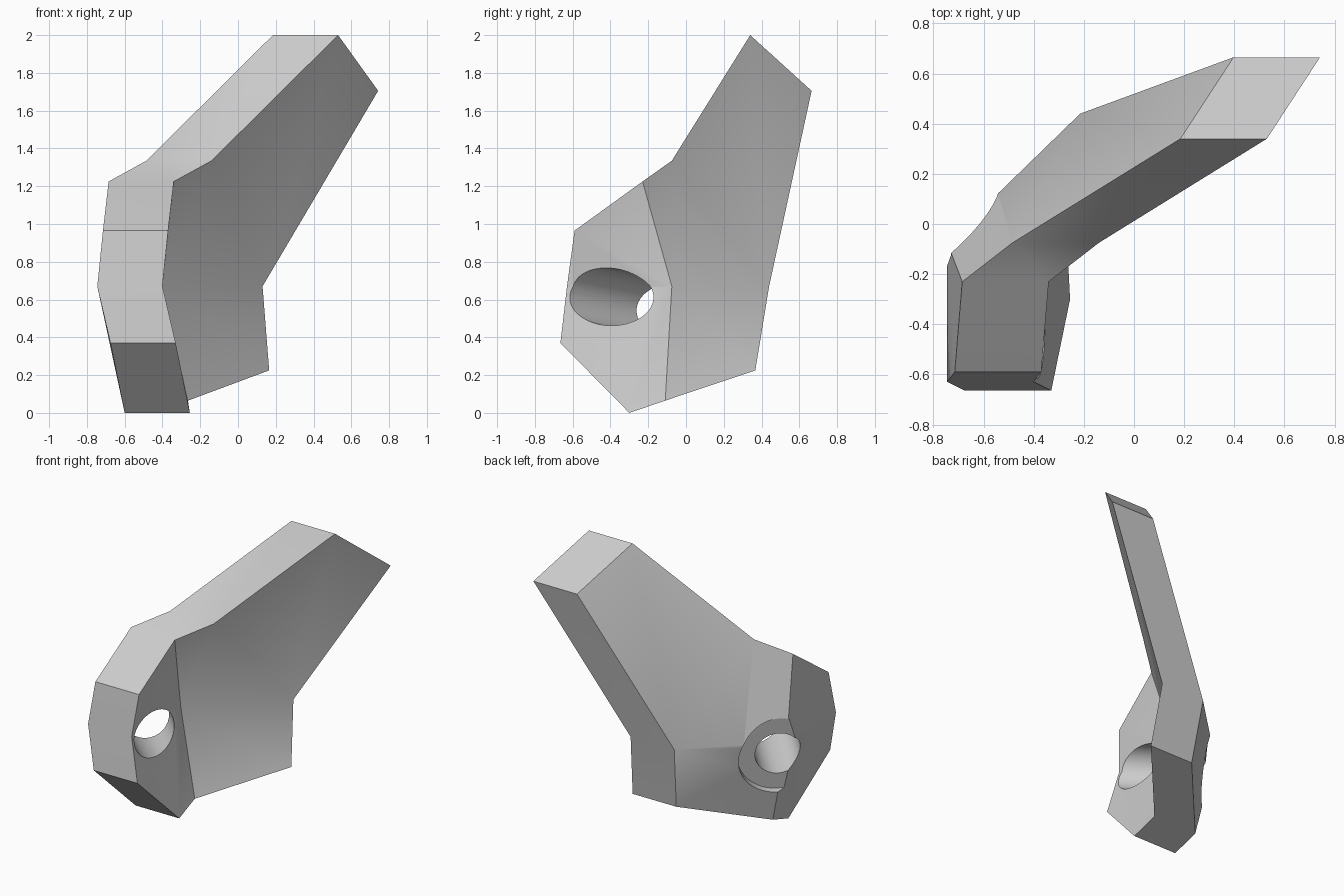
import bpy, bmesh, math
from mathutils import Vector

cube = bpy.data.objects.get("Cube")
if cube:
    bpy.data.objects.remove(cube, do_unlink=True)

grey = bpy.data.materials.new("plain_grey")
grey.use_nodes = True
colour = (0.6, 0.6, 0.6, 1)
grey.diffuse_color = colour
grey.node_tree.nodes["Principled BSDF"].inputs["Base Color"].default_value = colour

# Named corners of the folded outer face
corners = {
    "toe": (-0.255, -0.30, 0), "chin": (-0.33, -0.665, 0.37),
    "nose": (-0.40, -0.63, 0.67), "brow": (-0.37, -0.59, 0.965),
    "fold_top": (-0.34, -0.23, 1.225), "neck": (-0.14, -0.075, 1.335),
    "tip_front": (0.53, 0.34, 2.0), "tip_back": (0.742, 0.665, 1.705),
    "elbow": (0.13, 0.44, 0.67), "heel": (0.165, 0.367, 0.225),
    "fold_base": (-0.265, -0.11, 0.065), "fold_mid": (-0.40, -0.075, 0.67),
}
panels = [
    "toe chin nose fold_mid fold_base",
    "nose brow fold_top fold_mid",
    "fold_mid fold_top neck tip_front tip_back elbow",
    "fold_base fold_mid elbow heel",
]

# Folded plate, thickened sideways
bm = bmesh.new()
verts = {name: bm.verts.new(co) for name, co in corners.items()}
for panel in panels:
    bm.faces.new([verts[name] for name in panel.split()])
bmesh.ops.triangulate(bm, faces=bm.faces[:])
extruded = bmesh.ops.extrude_face_region(bm, geom=bm.faces[:], use_keep_orig=True)
moved = [g for g in extruded["geom"] if isinstance(g, bmesh.types.BMVert)]
bmesh.ops.translate(bm, verts=moved, vec=(-0.345, 0, 0))
bmesh.ops.recalc_face_normals(bm, faces=bm.faces[:])
mesh = bpy.data.meshes.new("bracket")
bm.to_mesh(mesh)
bm.free()
bracket = bpy.data.objects.new("bracket", mesh)
bpy.context.collection.objects.link(bracket)
mesh.materials.append(grey)

# Slanted bolt hole and its wider recess at the back
entry = Vector((-0.386, -0.395, 0.612))
axis = Vector((-1, 1.07, -0.21)).normalized()


def drill(name, radius, start, end):
    bpy.ops.mesh.primitive_cylinder_add(
        vertices=64, radius=radius, depth=end - start,
        location=entry + axis * (start + end) / 2,
        rotation=axis.to_track_quat("Z", "Y").to_euler())
    cutter = bpy.context.object
    cutter.name = name
    cutter.data.materials.append(grey)
    cutter.hide_render = True
    cut = bracket.modifiers.new(name, "BOOLEAN")
    cut.operation = "DIFFERENCE"
    cut.solver = "EXACT"
    cut.object = cutter
    bpy.ops.object.select_all(action="DESELECT")
    bracket.select_set(True)
    bpy.context.view_layer.objects.active = bracket
    bpy.ops.object.modifier_apply(modifier=name)
    bpy.data.objects.remove(cutter, do_unlink=True)


drill("bolt_hole", 0.153, -0.6, 1.0)
drill("recess", 0.27, 0.40, 1.0)

bpy.ops.object.shade_smooth_by_angle(angle=math.radians(30))
